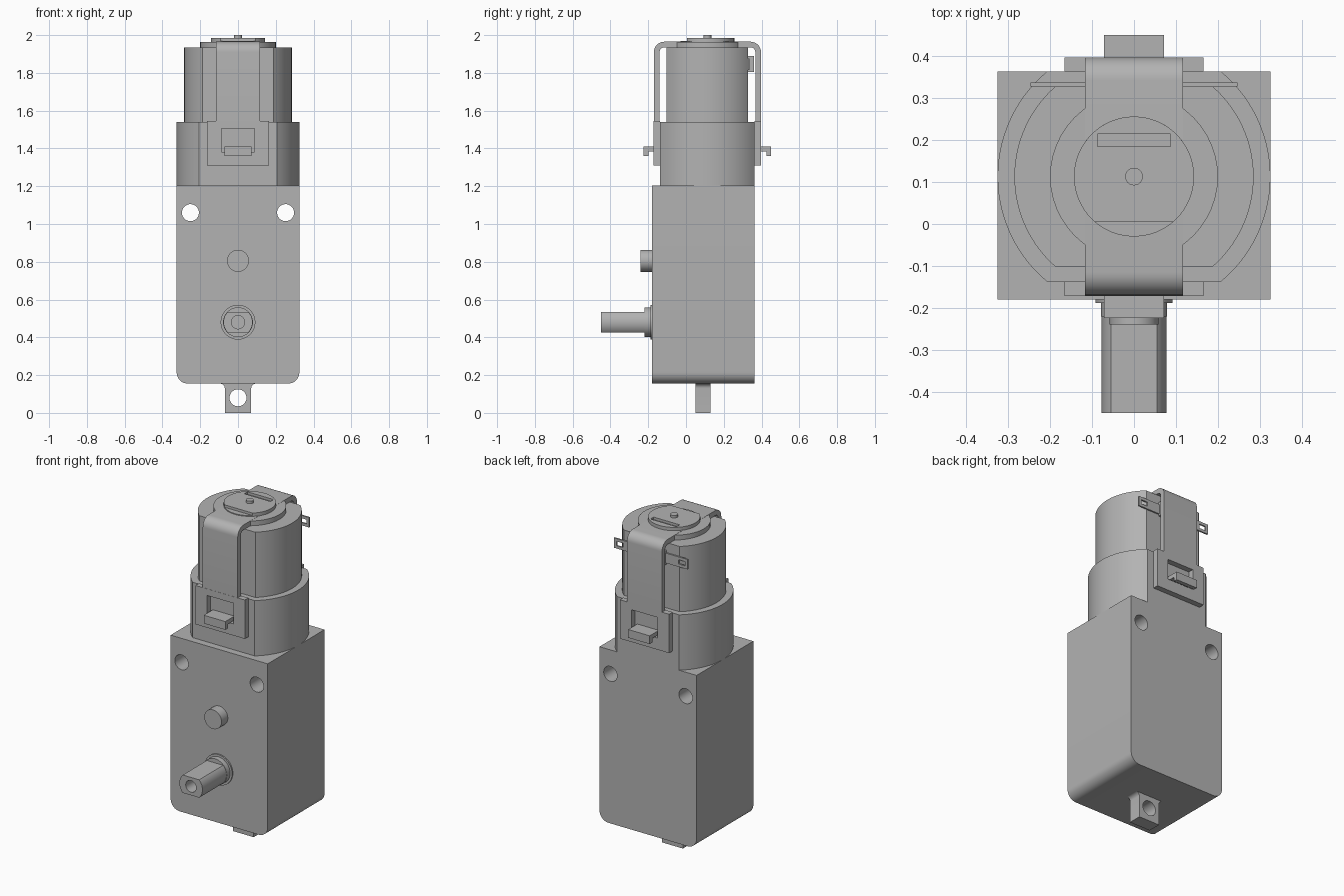
import bpy, bmesh
from math import sin, cos, asin, pi
from mathutils import Vector

old = bpy.data.objects.get("Cube")
if old:
    bpy.data.objects.remove(old, do_unlink=True)

grey = bpy.data.materials.new("plain grey")
grey.use_nodes = True
colour = (0.45, 0.45, 0.45, 1)
grey.diffuse_color = colour
grey.node_tree.nodes["Principled BSDF"].inputs["Base Color"].default_value = colour

MID = 0.113      # y of the motor axis
FRONT, BACK = -0.18, 0.363


def arc(cx, cy, r, a0, a1, n=8):
    return [(cx + r * cos(a0 + (a1 - a0) * i / n), cy + r * sin(a0 + (a1 - a0) * i / n))
            for i in range(n + 1)]


def circle(cx, cy, r, n=48):
    return arc(cx, cy, r, 0, 2 * pi, n)[:-1]


def rect(x0, x1, y0, y1):
    return [(x0, y0), (x1, y0), (x1, y1), (x0, y1)]


def flatted(cx, cy, r, low, high, n=28):
    """Circle cut by two flats, at low and high offsets from its centre."""
    side = arc(0, 0, r, asin(low / r), asin(high / r), n)
    both = side + [(-x, y) for x, y in reversed(side)]
    return [(cx + x, cy + y) for x, y in both]


def prism(name, outline, axis, lo, hi):
    """Extrude an outline given in the plane across the axis."""
    place = {"x": lambda a, b, t: (t, a, b),
             "y": lambda a, b, t: (a, t, b),
             "z": lambda a, b, t: (a, b, t)}[axis]
    bm = bmesh.new()
    base = [bm.verts.new(place(a, b, lo)) for a, b in outline]
    top = [bm.verts.new(place(a, b, hi)) for a, b in outline]
    bm.faces.new(base)
    bm.faces.new(top)
    for i in range(len(base)):
        j = (i + 1) % len(base)
        bm.faces.new((base[i], base[j], top[j], top[i]))
    bmesh.ops.recalc_face_normals(bm, faces=bm.faces)
    mesh = bpy.data.meshes.new(name)
    bm.to_mesh(mesh)
    bm.free()
    obj = bpy.data.objects.new(name, mesh)
    mesh.materials.append(grey)
    bpy.context.collection.objects.link(obj)
    return obj


def cut(obj, *cutters):
    for cutter in cutters:
        mod = obj.modifiers.new("cut", "BOOLEAN")
        mod.operation = "DIFFERENCE"
        mod.solver = "EXACT"
        mod.object = cutter
    graph = bpy.context.evaluated_depsgraph_get()
    mesh = bpy.data.meshes.new_from_object(obj.evaluated_get(graph))
    obj.modifiers.clear()
    obj.data = mesh
    for cutter in cutters:
        bpy.data.objects.remove(cutter, do_unlink=True)


# Gearbox with rounded lower corners and two through holes
W, R, FLOOR, TOP = 0.325, 0.06, 0.155, 1.205
box = (arc(-W + R, FLOOR + R, R, pi, 1.5 * pi) + arc(W - R, FLOOR + R, R, 1.5 * pi, 2 * pi)
       + [(W, TOP), (-W, TOP)])
gearbox = prism("gearbox", box, "y", FRONT, BACK)
cut(gearbox, *[prism("hole", circle(s * 0.252, 1.06, 0.045), "y", -1, 1) for s in (-1, 1)])

# Mounting tab below, flared into the gearbox
flare = arc(0.095, FLOOR - 0.025, 0.025, pi, pi / 2)
half = [(0.07, 0)] + flare + [(0.095, FLOOR + 0.01)]
tab = prism("mounting_tab", half + [(-x, z) for x, z in reversed(half)], "y", 0.05, 0.13)
cut(tab, prism("hole", circle(0, 0.08, 0.045), "y", -1, 1))

# Output shaft, its bearing and the locating peg
prism("bearing_flange", circle(0, 0.48, 0.092), "y", -0.188, FRONT + 0.01)
prism("bearing", circle(0, 0.48, 0.079), "y", -0.22, FRONT + 0.01)
turned = [(z, x) for x, z in flatted(0, 0, 0.077, -0.054, 0.054)]
shaft = prism("output_shaft", [(x, z + 0.48) for z, x in turned], "y", -0.45, FRONT + 0.01)
cut(shaft, prism("hole", circle(0, 0.48, 0.035), "y", -0.5, -0.3))
prism("locating_peg", circle(0, 0.805, 0.058), "y", -0.24, FRONT + 0.01)

# Motor sleeve and motor can
prism("motor_sleeve", flatted(0, MID, 0.325, -0.25, 0.25), "z", TOP - 0.01, 1.54)
prism("motor_can", flatted(0, MID, 0.285, -0.215, 0.215), "z", 1.5, 1.935)

# Strap over the motor: thin bent band, with a round middle on top
SY0, SY1, SZ, TH, BEND = -0.17, 0.397, 1.965, 0.03, 0.055


def bent(inset):
    r = BEND - inset
    return ([(SY0 + inset, 1.53)] + arc(SY0 + BEND, SZ - BEND, r, pi, pi / 2)
            + arc(SY1 - BEND, SZ - BEND, r, pi / 2, 0) + [(SY1 - inset, 1.53)])


prism("strap", bent(0) + bent(TH)[::-1], "x", -0.117, 0.117)
prism("strap_ring", circle(0, MID, 0.2), "z", 1.93, SZ - 0.001)

# End cap with a flat, a slot and the motor spindle
prism("cap_base", circle(0, MID, 0.143), "z", 1.95, 1.97)
cap = prism("end_cap", flatted(0, MID, 0.143, -0.108, 0.1429), "z", 1.96, 1.985)
cut(cap, prism("slot", rect(-0.087, 0.087, 0.185, 0.215), "z", 1.95, 2.0))
prism("spindle", circle(0, MID, 0.021, 24), "z", 1.95, 2.0)

# Strap clips with window, and the hooks that hold them, front and back
for side, s in (("front", -1), ("back", 1)):
    def span(a, b):
        return sorted((MID + s * a, MID + s * b))
    clip = prism(side + "_clip", rect(-0.165, 0.165, 1.31, 1.545), "y", *span(0.25, 0.284))
    cut(clip, prism("window", rect(-0.088, 0.088, 1.38, 1.505), "y", -1, 1))
    hook = [(0.24, 1.385), (0.312, 1.385), (0.312, 1.36), (0.337, 1.36), (0.337, 1.41), (0.24, 1.41)]
    prism(side + "_hook", [(MID + s * a, z) for a, z in hook], "x", -0.072, 0.072)

# Terminals at the back with eyelets
prism("terminal_block", rect(-0.1, 0.1, 1.805, 1.89), "y", 0.32, 0.36)
for side, s in (("left", 1), ("right", -1)):
    outline = rect(*sorted((s * 0.09, s * 0.247)), 1.815, 1.875)
    terminal = prism(side + "_terminal", outline, "y", 0.328, 0.337)
    cut(terminal, prism("eyelet", rect(*sorted((s * 0.185, s * 0.23)), 1.832, 1.858), "y", 0.3, 0.36))

# Smooth the round walls and keep the edges sharp
bpy.ops.object.select_all(action="DESELECT")
for obj in bpy.context.collection.objects:
    if obj.type == "MESH" and grey.name in obj.data.materials:
        obj.select_set(True)
        bpy.context.view_layer.objects.active = obj
bpy.ops.object.shade_smooth_by_angle(angle=0.6)
